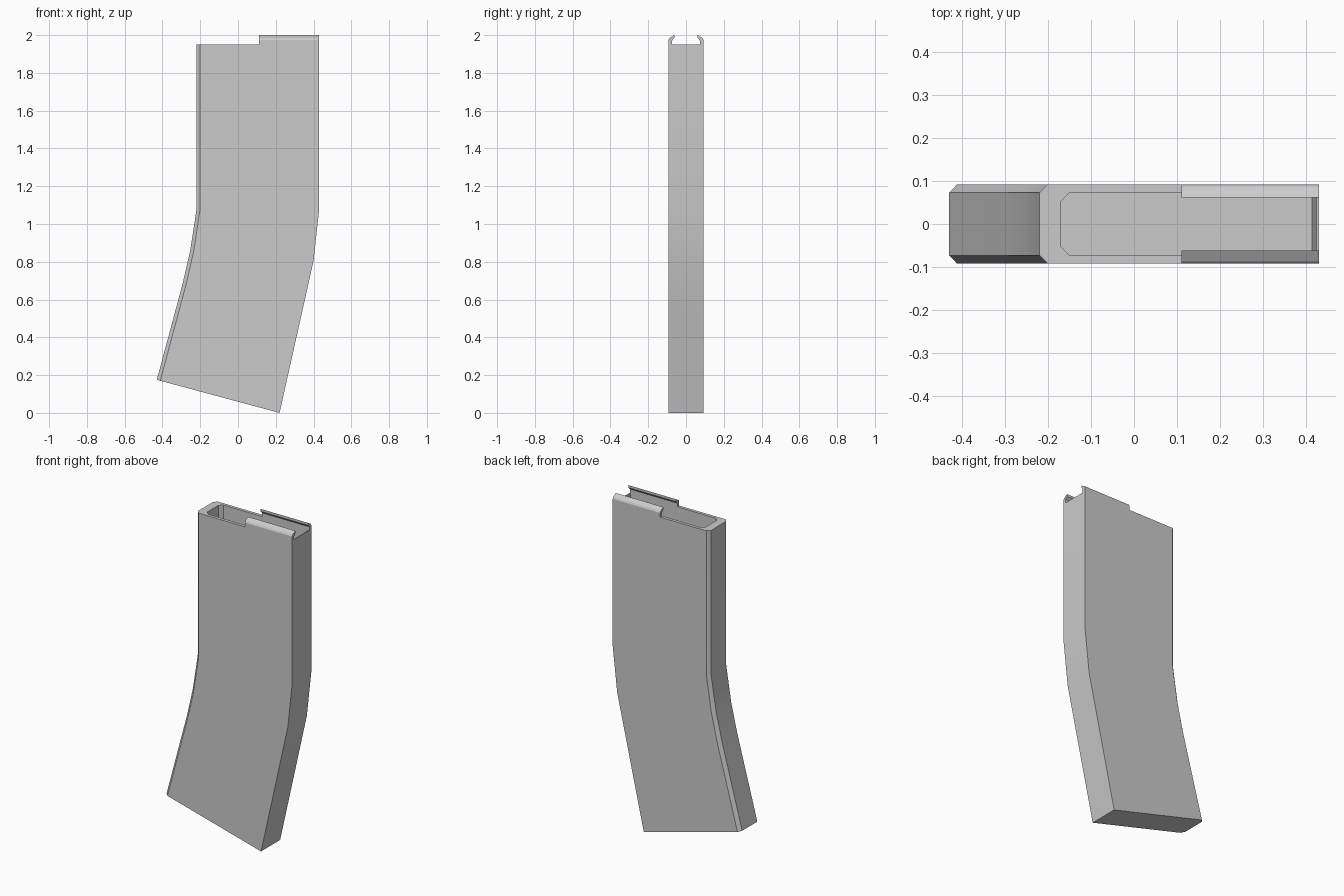
import bpy, bmesh
from mathutils import Vector

if "Cube" in bpy.data.objects:
    bpy.data.objects.remove(bpy.data.objects["Cube"])

W = 0.092          # half thickness


def finish(name, bm):
    bmesh.ops.recalc_face_normals(bm, faces=bm.faces)
    mesh = bpy.data.meshes.new(name)
    bm.to_mesh(mesh)
    bm.free()
    ob = bpy.data.objects.new(name, mesh)
    bpy.context.collection.objects.link(ob)
    bpy.context.view_layer.objects.active = ob
    ob.select_set(True)
    bpy.ops.object.shade_smooth_by_angle(angle=0.45)
    ob.select_set(False)
    return ob


def section(bm, left, right, half, chamfer, inset_l=0.0, inset_r=0.0):
    """Six-sided ring: chamfered on the left end, square on the right end."""
    a, b = Vector((left[0], 0, left[1])), Vector((right[0], 0, right[1]))
    d = (b - a).normalized()
    a, b = a + d * inset_l, b - d * inset_r
    pts = [(a, -half + chamfer), (a + d * chamfer, -half), (b, -half),
           (b, half), (a + d * chamfer, half), (a, half - chamfer)]
    return [bm.verts.new((p.x, y, p.z)) for p, y in pts]


# Curved hollow body: outer rings upward, over the rim, then down the pocket
stations = [((-0.43, 0.175), (0.22, 0.0)),
            ((-0.293, 0.685), (0.343, 0.55)),
            ((-0.253, 0.86), (0.40, 0.805)),
            ((-0.22, 1.075), (0.43, 1.08)),
            ((-0.22, 1.95), (0.43, 1.95))]
floor = ((-0.232, 0.985), (0.42, 0.985))
bm = bmesh.new()
rings = [section(bm, l, r, W, 0.019) for l, r in stations]
rings += [section(bm, l, r, 0.073, 0.02, 0.05, 0.006)
          for l, r in (stations[4], stations[3], floor)]
for r0, r1 in zip(rings, rings[1:]):
    for i in range(6):
        j = (i + 1) % 6
        bm.faces.new((r0[i], r0[j], r1[j], r1[i]))
bm.faces.new(rings[0])
bm.faces.new(rings[-1])
finish("magazine_body", bm)

# Inward-leaning feed lips, one on each side of the opening
lip = [(0.073, 1.95), (W, 1.95), (W, 1.975), (0.087, 1.985), (0.062, 2.0),
       (0.062, 1.985), (0.073, 1.972)]
for side, name in ((-1, "feed_lip_front"), (1, "feed_lip_back")):
    bm = bmesh.new()
    ends = [[bm.verts.new((x, side * y, z)) for y, z in lip] for x in (0.11, 0.43)]
    for i in range(1, len(lip)):           # the underside sits on the rim, left open
        j = (i + 1) % len(lip)
        bm.faces.new((ends[0][i], ends[0][j], ends[1][j], ends[1][i]))
    for e in ends:
        bm.faces.new(e)
    finish(name, bm)
